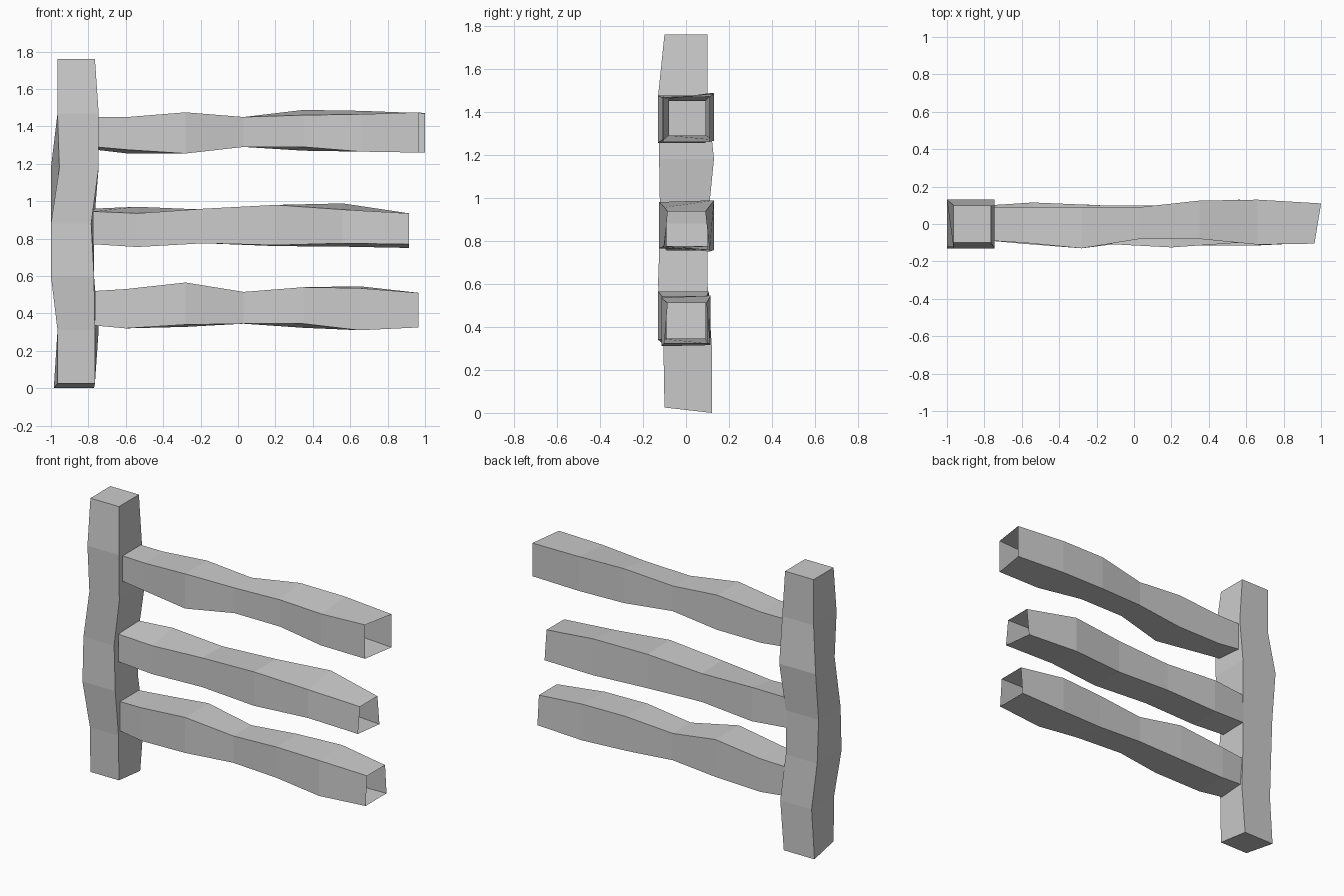
import bpy, bmesh
from mathutils import Vector


def loft(name, rings, capped):
    """Skin four-cornered rings into a square beam, open or capped."""
    bm = bmesh.new()
    loops = [[bm.verts.new(Vector(p)) for p in ring] for ring in rings]
    for a, b in zip(loops, loops[1:]):
        for i in range(4):
            j = (i + 1) % 4
            bm.faces.new((a[i], a[j], b[j], b[i]))
    if capped:
        bm.faces.new(loops[0])
        bm.faces.new(loops[-1])
    bmesh.ops.recalc_face_normals(bm, faces=bm.faces)
    mesh = bpy.data.meshes.new(name)
    bm.to_mesh(mesh)
    bm.free()
    bpy.context.collection.objects.link(bpy.data.objects.new(name, mesh))


def rail_ring(x, front, back, low, high, tilt_low=0, tilt_high=0, taper=0, skew=0):
    """Tilts move the back edges vertically; taper narrows the top edge."""
    return [(x, front, low), (x, front + taper, high),
            (x + skew, back - taper, high + tilt_high), (x + skew, back, low + tilt_low)]


def post_ring(z, left, right, front, back, skew_left=0, skew_right=0, drop=0):
    """Skews shift the back corners sideways; drop lowers the back edge."""
    return [(left, front, z), (right, front, z),
            (right + skew_right, back, z - drop), (left + skew_left, back, z - drop)]


# Upright post, capped at both ends
post = [
    (0.025, -0.965, -0.765, -0.10, 0.12, -0.02, -0.005, 0.025),
    (0.31, -0.965, -0.765, -0.105, 0.12, 0, 0.02),
    (0.60, -1.0, -0.77, -0.13, 0.10, 0.01),
    (0.88, -1.0, -0.785, -0.12, 0.10, 0, 0.015),
    (1.18, -0.955, -0.745, -0.125, 0.13, -0.045),
    (1.47, -0.965, -0.745, -0.13, 0.10),
    (1.76, -0.965, -0.765, -0.10, 0.10),
]
loft("post", [post_ring(*s) for s in post], True)

# Three uneven rails, hollow with open ends
top_rail = [
    (-0.76, -0.09, 0.09, 1.29, 1.45, -0.015),
    (-0.59, -0.10, 0.09, 1.275, 1.45, -0.02),
    (-0.28, -0.13, 0.09, 1.255, 1.475),
    (0.03, -0.08, 0.09, 1.29, 1.45),
    (0.35, -0.08, 0.125, 1.29, 1.46, -0.02, 0.028),
    (0.66, -0.11, 0.13, 1.265, 1.465, 0, 0.018),
    (0.965, -0.105, 0.11, 1.26, 1.475, 0, -0.005, 0, 0.035),
]
middle_rail = [
    (-0.775, -0.09, 0.10, 0.77, 0.945, 0, 0.015),
    (-0.54, -0.09, 0.115, 0.755, 0.935, 0, 0.035),
    (-0.18, -0.105, 0.10, 0.775, 0.96, 0, -0.005),
    (0.20, -0.125, 0.10, 0.765, 0.98, -0.005, -0.005),
    (0.56, -0.10, 0.13, 0.775, 0.955, -0.018, 0.033),
    (0.915, -0.105, 0.11, 0.77, 0.935, -0.02, 0, 0.02),
]
bottom_rail = [
    (-0.765, -0.09, 0.10, 0.335, 0.52),
    (-0.60, -0.105, 0.11, 0.32, 0.53),
    (-0.28, -0.13, 0.105, 0.34, 0.565, -0.012),
    (0.03, -0.09, 0.09, 0.345, 0.515),
    (0.35, -0.115, 0.10, 0.345, 0.54, -0.022),
    (0.65, -0.115, 0.115, 0.31, 0.535, 0.005, 0.01),
    (0.965, -0.10, 0.11, 0.325, 0.51, 0, 0, 0.015),
]
for name, stations in (("top_rail", top_rail), ("middle_rail", middle_rail),
                       ("bottom_rail", bottom_rail)):
    loft(name, [rail_ring(*s) for s in stations], False)
